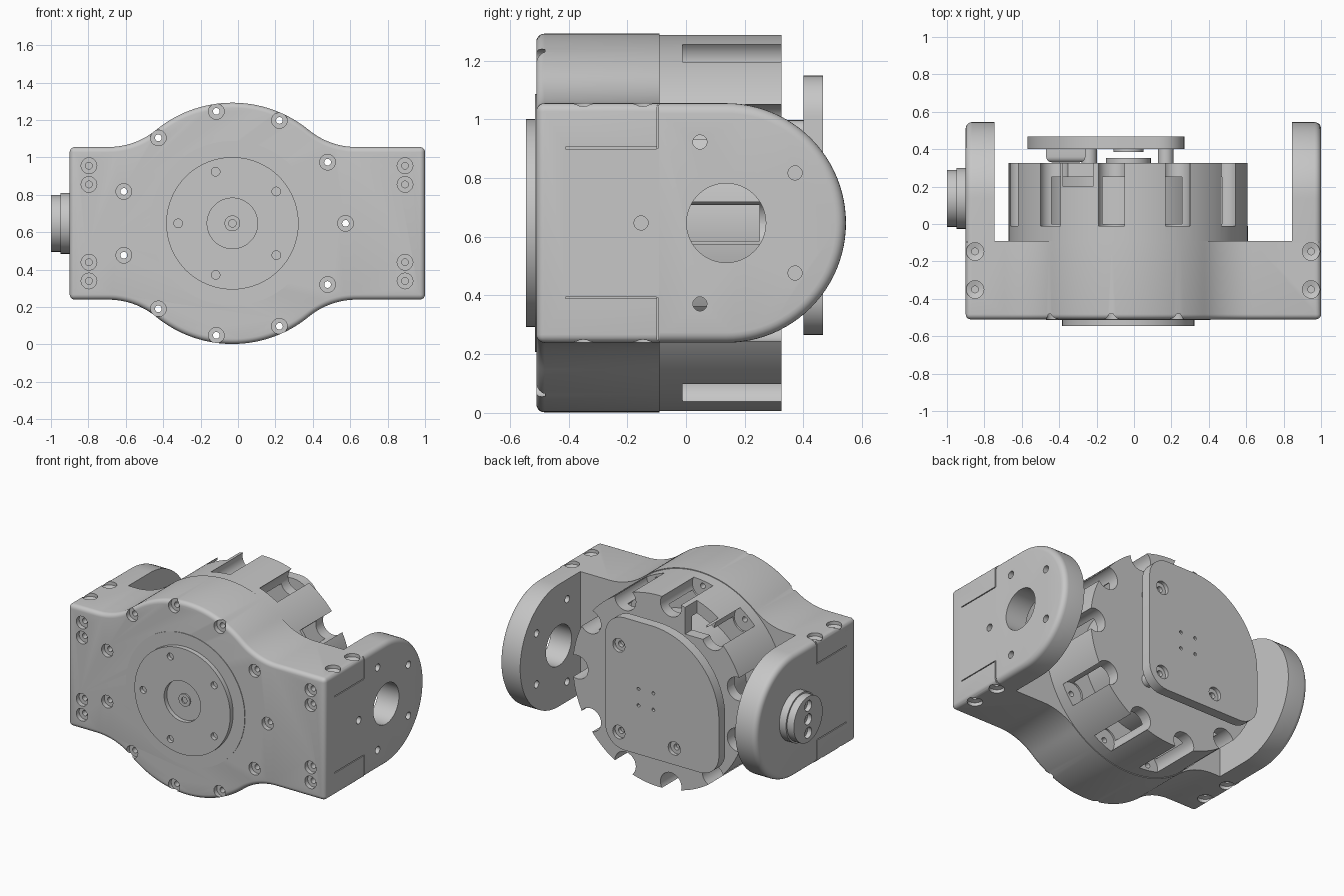
import bpy, bmesh
from math import sin, cos, pi, radians, sqrt, atan2
from mathutils import Vector

if "Cube" in bpy.data.objects:
    bpy.data.objects.remove(bpy.data.objects["Cube"])

grey = bpy.data.materials.new("machined grey")
grey.use_nodes = True
grey.diffuse_color = (0.57, 0.57, 0.57, 1)
grey.node_tree.nodes["Principled BSDF"].inputs["Base Color"].default_value = grey.diffuse_color

CX, CZ = -0.03, 0.647        # main axis, runs along y
HALF = 0.408                 # half height of the block and arms
PIVOT = 0.137                # y of the arm pivot
LEFT, RIGHT = -0.9, 1.0
STEP = 2 * pi / 11           # spacing of the ring of screws
BACK, FRONT = (0, 1, 0), (0, -1, 0)


def finish(name, bm, helper=False):
    bmesh.ops.recalc_face_normals(bm, faces=bm.faces)
    mesh = bpy.data.meshes.new(name)
    bm.to_mesh(mesh)
    bm.free()
    mesh.materials.append(grey)
    ob = bpy.data.objects.new(name, mesh)
    bpy.context.collection.objects.link(ob)
    ob.hide_render = helper
    return ob


def lathe(bm, at, axis, profile, n=24, closed=False):
    """Revolve (radius, height) points about an axis; ends are capped unless closed."""
    rot = Vector(axis).to_track_quat('Z', 'Y')
    rings = [[bm.verts.new(Vector(at) + rot @ Vector((r * cos(2 * pi * i / n), r * sin(2 * pi * i / n), h)))
              for i in range(n)] for r, h in profile]
    pairs = list(zip(rings, rings[1:])) + ([(rings[-1], rings[0])] if closed else [])
    for a, b in pairs:
        for i in range(n):
            j = (i + 1) % n
            bm.faces.new((a[i], a[j], b[j], b[i]))
    if not closed:
        bm.faces.new(rings[0])
        bm.faces.new(rings[-1])


def prism(points, place, start, end):
    """Extrude a 2D outline from start to end; place maps (u, v, depth) to 3D."""
    bm = bmesh.new()
    a = [bm.verts.new(place(u, v, start)) for u, v in points]
    b = [bm.verts.new(place(u, v, end)) for u, v in points]
    bm.faces.new(reversed(a))
    bm.faces.new(b)
    for i in range(len(a)):
        j = (i + 1) % len(a)
        bm.faces.new((a[i], a[j], b[j], b[i]))
    bmesh.ops.recalc_face_normals(bm, faces=bm.faces)
    return bm


def box(bm, low, high):
    lo, hi = Vector(low), Vector(high)
    made = bmesh.ops.create_cube(bm, size=1)["verts"]
    for v in made:
        v.co = (lo + hi) / 2 + v.co * (hi - lo)


def arc(cx, cy, r, a0, a1, n):
    return [(cx + r * cos(a0 + (a1 - a0) * i / n), cy + r * sin(a0 + (a1 - a0) * i / n)) for i in range(n + 1)]


def bevel(bm, test, width):
    edges = [e for e in bm.edges if test(*(v.co for v in e.verts))]
    bmesh.ops.bevel(bm, geom=edges, offset=width, segments=5, profile=0.5, affect='EDGES')


def cut(ob, *cutters):
    for c in cutters:
        mod = ob.modifiers.new("cut", 'BOOLEAN')
        mod.operation, mod.solver, mod.object = 'DIFFERENCE', 'EXACT', c
        bpy.context.view_layer.objects.active = ob
        bpy.ops.object.modifier_apply(modifier=mod.name)


def holes(name, places, axis, profile, n=20):
    bm = bmesh.new()
    for p in places:
        lathe(bm, p, axis, profile, n)
    return finish(name, bm, True)


def on_ring(r, count, y):
    return [(CX + r * cos(pi + 2 * pi * i / count), y, CZ + r * sin(pi + 2 * pi * i / count)) for i in range(count)]


def xz(u, v, d):
    return Vector((u, d, v))


def yz(u, v, d):
    return Vector((d, u, v))


# Front block: round centre blended into a rectangle by concave fillets
R, F = 0.645, 0.4
dx = sqrt((R + F) ** 2 - (HALF + F) ** 2)
join = atan2(HALF + F, dx)
fillet = arc(CX + dx, CZ + HALF + F, F, -pi / 2, join - pi, 14)
crown = arc(CX, CZ, R, join, pi - join, 40)[1:-1]
top = [(RIGHT, CZ + HALF)] + fillet + crown + [(2 * CX - x, z) for x, z in reversed(fillet)] + [(LEFT, CZ + HALF)]
outline = top + [(x, 2 * CZ - z) for x, z in reversed(top)]
bm = prism(outline, xz, -0.51, -0.09)
bevel(bm, lambda a, b: max(a.y, b.y) < -0.5 or
      (abs(a.x - b.x) < 1e-4 and abs(a.z - b.z) < 1e-4 and (a.x > 0.99 or a.x < -0.89)), 0.028)
block = finish("front_block", bm)

# Rear housing: drum with a hollow ring behind the slotted wall
bm = bmesh.new()
lathe(bm, (CX, 0, CZ), BACK, [(0.64, -0.1), (0.64, 0.325)], 110)
drum = finish("rear_housing", bm)
bm = bmesh.new()
lathe(bm, (CX, 0, CZ), BACK, [(0.56, 0), (0.56, 0.25), (0.42, 0.25), (0.42, 0)], 64, True)
cavity = finish("cavity_cutter", bm, True)
ring = [(CX + 0.605 * cos(i * STEP), 0, CZ + 0.605 * sin(i * STEP)) for i in range(11)]
slots = holes("slot_cutter", ring, BACK, [(0.078, -0.012), (0.078, 0.4)], 28)
bm = bmesh.new()
box(bm, (-0.38, 0.2, 1.08), (-0.22, 0.4, 1.4))
notch = finish("cable_notch_cutter", bm, True)
ring_front = [(x, -0.51, z) for x, y, z in ring]
screw = [(0.042, -0.02), (0.042, 0.03), (0.018, 0.03), (0.018, 0.1)]
through = holes("ring_screw_cutter", ring_front, BACK, screw[:3] + [(0.018, 0.55)])
cut(drum, cavity, slots, notch, through)

# Screw holes in the block, front, top and bottom
corners = [(x, -0.51, CZ + s * h) for x in (-0.797, 0.893) for s in (-1, 1) for h in (0.208, 0.308)]
corner_holes = holes("corner_screw_cutter", corners, BACK, screw)
edge_profile = [(0.047, -0.02), (0.047, 0.022), (0.018, 0.03), (0.018, 0.1)]
cut(block, through, corner_holes)
for s in (-1, 1):
    spots = [(x, y, CZ + s * HALF) for x in (-0.85, 0.947) for y in (-0.35, -0.147)]
    cut(block, holes("edge_screw_cutter", spots, (0, 0, -s), edge_profile))

# Fine seam grooves on the outer sides of the block
bm = bmesh.new()
for x in (LEFT, RIGHT):
    for s in (-1, 1):
        z = CZ + s * 0.255
        box(bm, (x - 0.01, -0.41, z - 0.003), (x + 0.01, -0.1, z + 0.003))
        box(bm, (x - 0.01, -0.099, min(z, z + s * 0.16)), (x + 0.01, -0.093, max(z, z + s * 0.16)))
cut(block, finish("seam_cutter", bm, True))

# Side arms with rounded ends
arm_shape = [(-0.09, CZ - HALF)] + arc(PIVOT, CZ, HALF, -pi / 2, pi / 2, 48) + [(-0.09, CZ + HALF)]
arms = []
for name, outer, inner in (("left_arm", RIGHT, 0.845), ("right_arm", LEFT, -0.747)):
    bm = prism(arm_shape, yz, inner, outer)
    bevel(bm, lambda a, b: abs(a.x - outer) < 1e-4 and abs(b.x - outer) < 1e-4
          and max(a.y, b.y) > -0.089, 0.035)
    arms.append(finish(name, bm))
spots = [(0.8, PIVOT + 0.29 * cos(pi + i * 2 * pi / 5), CZ + 0.29 * sin(pi + i * 2 * pi / 5)) for i in range(5)]
arm_holes = holes("arm_hole_cutter", spots, (1, 0, 0), [(0.024, 0), (0.024, 0.3)])
cut(arms[0], holes("arm_bore_cutter", [(0.8, PIVOT, CZ)], (1, 0, 0), [(0.135, 0), (0.135, 0.3)], 48), arm_holes)
cut(block, arm_holes)

# Stepped pivot boss on the right arm
bm = bmesh.new()
lathe(bm, (LEFT + 0.02, PIVOT, CZ), (-1, 0, 0),
      [(0.163, 0), (0.163, 0.07), (0.152, 0.07), (0.152, 0.12)], 48)
boss = finish("pivot_boss", bm)
spots = [(-1.0, PIVOT, CZ + d) for d in (-0.09, 0, 0.09)]
cut(boss, holes("boss_hole_cutter", spots, (1, 0, 0), [(0.036, -0.02), (0.036, 0.03), (0.018, 0.03), (0.018, 0.06)]))

# Front output disc with a recessed centre, on a thin seat
bm = bmesh.new()
lathe(bm, (CX, 0, CZ), FRONT, [(0.44, 0.505), (0.44, 0.514)], 96)
finish("disc_seat", bm)
bm = bmesh.new()
lathe(bm, (CX, 0, CZ), FRONT, [(0.354, 0.505), (0.354, 0.545), (0.135, 0.545), (0.135, 0.516),
                               (0.042, 0.516), (0.042, 0.525), (0.02, 0.525), (0.02, 0.516)], 80)
disc = finish("output_disc", bm)
cut(disc, holes("disc_hole_cutter", on_ring(0.29, 5, -0.56), BACK, [(0.023, 0), (0.023, 0.04)]))

# Rear cover plate: three small corners and one sweeping corner
cover_shape = (arc(0.13, 1.01, 0.14, 0, pi / 2, 8) + arc(-0.07, 0.65, 0.5, pi / 2, pi, 28)
               + arc(-0.43, 0.405, 0.14, pi, 1.5 * pi, 8) + arc(0.13, 0.405, 0.14, 1.5 * pi, 2 * pi, 8))
cover = finish("rear_cover", prism(cover_shape, xz, 0.4, 0.467))
posts = [(0.17, 0.955), (0.17, 0.375), (-0.24, 0.375)]
pins = [(CX + i * 0.055, 0.48, CZ + j * 0.055) for i in (-1, 1) for j in (-1, 1)]
cut(cover, holes("cover_screw_cutter", [(x, 0.467, z) for x, z in posts], FRONT,
                 [(0.045, -0.02), (0.045, 0.025), (0.02, 0.025), (0.02, 0.05)]),
    holes("cover_pin_cutter", pins, FRONT, [(0.011, 0), (0.011, 0.04)], 12))

# Posts, shaft end and connector between housing and cover
bm = bmesh.new()
for x, z in posts:
    lathe(bm, (x, 0.3, z), BACK, [(0.042, 0), (0.042, 0.105)])
finish("cover_posts", bm)
bm = bmesh.new()
lathe(bm, (CX, 0.3, CZ), BACK, [(0.12, 0), (0.12, 0.053)], 40)
lathe(bm, (CX, 0.385, CZ), BACK, [(0.08, 0), (0.08, 0.02)], 32)
finish("shaft_end", bm)
bm = bmesh.new()
box(bm, (-0.47, 0.33, 0.62), (-0.26, 0.405, 0.78))
bevel(bm, lambda a, b: max(a.y, b.y) < 0.34, 0.03)
finish("connector", bm)

# Drop the cutters, then shade rounded faces smooth
for ob in [o for o in bpy.data.objects if o.name.split(".")[0].endswith("_cutter")]:
    bpy.data.objects.remove(ob)
bpy.ops.object.select_all(action='DESELECT')
for ob in bpy.context.collection.objects:
    if ob.type == 'MESH':
        ob.select_set(True)
        bpy.context.view_layer.objects.active = ob
bpy.ops.object.shade_smooth_by_angle(angle=radians(30))
